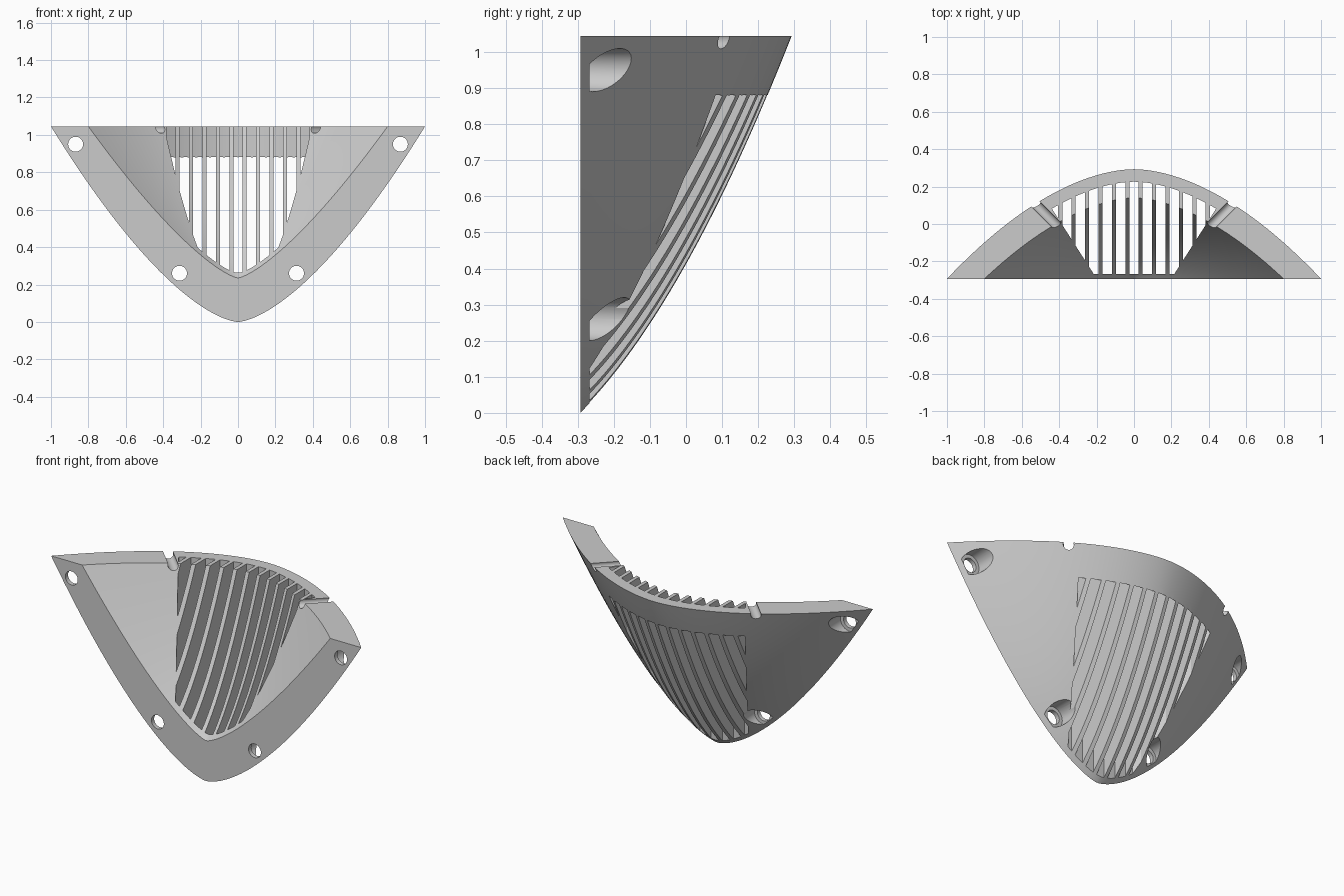
import bpy, bmesh, math
from mathutils import Matrix, Vector

if "Cube" in bpy.data.objects:
    bpy.data.objects.remove(bpy.data.objects["Cube"])

H = 1.045        # height of the flat top
FRONT = -0.293   # flat front plane

grey = bpy.data.materials.new("light_grey")
grey.diffuse_color = (0.6, 0.6, 0.6, 1)
grey.use_nodes = True
grey.node_tree.nodes["Principled BSDF"].inputs["Base Color"].default_value = grey.diffuse_color


def surface(bottom, half_width, depth, width_pow, section_pow):
    """Return (half width, section function) of a curved scoop at height z."""
    def width(z):
        return half_width * ((z - bottom) / (H - bottom)) ** (1 / width_pow)

    def y_at(x, z):
        q = (z - bottom) / (H - bottom)
        t = (-0.57 + math.sqrt(0.57 ** 2 + 4 * 0.43 * q)) / 0.86
        return FRONT + depth * t * (1 - min(1, abs(x) / width(z)) ** section_pow)
    return width, y_at


outer_w, outer_y = surface(0.0, 1.0, 0.586, 1.55, 1.8)
inner_w, inner_y = surface(0.235, 0.80, 0.433, 1.36, 1.74)


def finish(name, bm):
    bmesh.ops.recalc_face_normals(bm, faces=bm.faces)
    me = bpy.data.meshes.new(name)
    bm.to_mesh(me)
    bm.free()
    me.materials.append(grey)
    ob = bpy.data.objects.new(name, me)
    bpy.context.collection.objects.link(ob)
    return ob


def scoop(name, width, y_at, z0, z1, front_ext=0.0, rows=40, cols=48):
    """Solid lofted from stacked horizontal sections."""
    bm = bmesh.new()
    rings = []
    for i in range(rows + 1):
        z = z0 + 0.0008 + (z1 - z0 - 0.0008) * (i / rows) ** 1.8
        w = width(z)
        pts = []
        for j in range(cols + 1):
            u = 2 * j / cols - 1
            pts.append((w * u, y_at(w * u, z), z))
        if front_ext:
            pts += [(w, FRONT - front_ext, z), (-w, FRONT - front_ext, z)]
        rings.append([bm.verts.new(p) for p in pts])
    n = len(rings[0])
    for a, b in zip(rings, rings[1:]):
        for j in range(n):
            k = (j + 1) % n
            bm.faces.new((a[j], a[k], b[k], b[j]))
    bm.faces.new(rings[0])
    bm.faces.new(rings[-1])
    return finish(name, bm)


def add_cylinder(bm, p, q, r):
    p, q = Vector(p), Vector(q)
    rot = (q - p).to_track_quat('Z', 'Y').to_matrix().to_4x4()
    bmesh.ops.create_cone(bm, cap_ends=True, segments=32, radius1=r, radius2=r,
                          depth=(q - p).length,
                          matrix=Matrix.Translation((p + q) / 2) @ rot)


# Curved shell and the hollow inside it
shell = scoop("vent_shell", outer_w, outer_y, 0.0, H)
cutters = [scoop("cavity_cutter", inner_w, inner_y, 0.235, 1.12, front_ext=0.1)]

# Vertical grille slots, closed at the back above z = 0.88
bm = bmesh.new()
for k in range(-6, 7):
    front, back = [], []
    for i in range(13):
        x = k * 0.0717 + 0.025 * (i / 6 - 1)
        yf = max(-0.268, -0.268 + (abs(x) - 0.215) / 0.64)
        yb = outer_y(x, 0.88)
        if yf < yb - 0.001:
            front.append((x, yf))
            back.append((x, yb))
    loop = front + back[::-1]
    low = [bm.verts.new((x, y, -0.1)) for x, y in loop]
    high = [bm.verts.new((x, y, 1.2)) for x, y in loop]
    bm.faces.new(low)
    bm.faces.new(high)
    for j in range(len(loop)):
        m = (j + 1) % len(loop)
        bm.faces.new((low[j], low[m], high[m], high[j]))
cutters.append(finish("slot_cutter", bm))

# Screw holes through the rim, with wider pockets behind
for name, r, y0 in (("hole_cutter", 0.04, -0.4), ("pocket_cutter", 0.06, -0.268)):
    bm = bmesh.new()
    for s in (-1, 1):
        for x, z in ((0.868, 0.95), (0.313, 0.26)):
            add_cylinder(bm, (s * x, y0, z), (s * x, 0.5, z), r)
    cutters.append(finish(name, bm))

# Round wire grooves across the top edge
bm = bmesh.new()
for s in (-1, 1):
    add_cylinder(bm, (s * 0.33, -0.09, 1.036), (s * 0.63, 0.21, 1.036), 0.027)
cutters.append(finish("groove_cutter", bm))

# Cut everything out of the shell
bpy.context.view_layer.objects.active = shell
shell.select_set(True)
for c in cutters:
    c.hide_render = True
    mod = shell.modifiers.new(c.name, 'BOOLEAN')
    mod.operation = 'DIFFERENCE'
    mod.solver = 'EXACT'
    mod.object = c
    bpy.ops.object.modifier_apply(modifier=mod.name)
for c in cutters:
    bpy.data.objects.remove(c)

bpy.ops.object.shade_smooth_by_angle(angle=math.radians(25))
